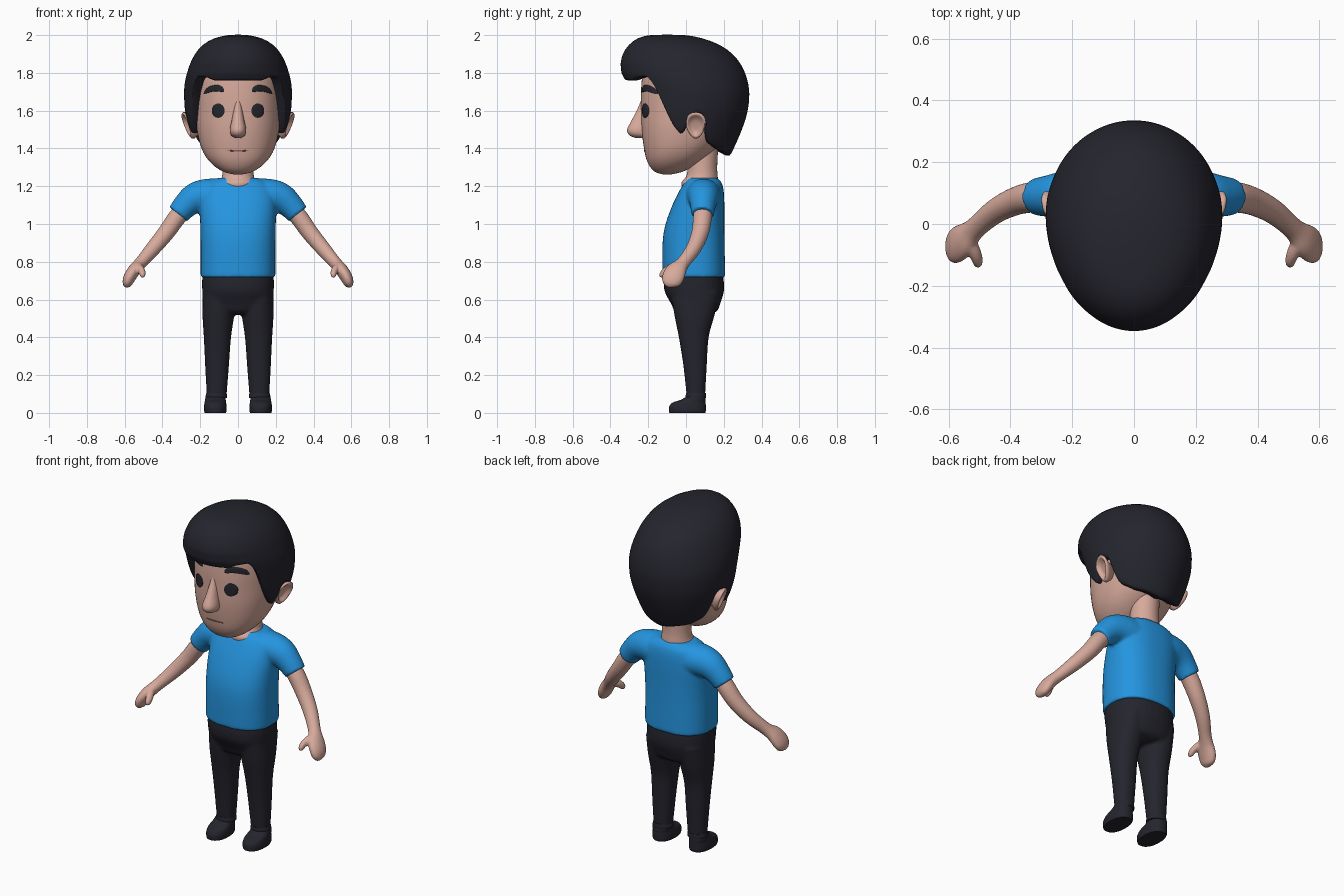
import bpy, bmesh, math
from mathutils import Vector
from mathutils.bvhtree import BVHTree

if "Cube" in bpy.data.objects:
    bpy.data.objects.remove(bpy.data.objects["Cube"])


def material(name, rgb):
    m = bpy.data.materials.new(name)
    m.diffuse_color = (*rgb, 1)
    m.use_nodes = True
    m.node_tree.nodes["Principled BSDF"].inputs["Base Color"].default_value = m.diffuse_color
    return m


SKIN = material("skin", (0.68, 0.40, 0.33))
BLUE = material("blue_shirt", (0.018, 0.30, 0.74))
DARK = material("dark_cloth_and_hair", (0.018, 0.018, 0.027))
LIP = material("mouth_line", (0.28, 0.13, 0.11))


def finish(name, bm, mat, angle=50):
    bmesh.ops.recalc_face_normals(bm, faces=bm.faces)
    me = bpy.data.meshes.new(name)
    bm.to_mesh(me)
    bm.free()
    me.materials.append(mat)
    me.shade_smooth()
    me.set_sharp_from_angle(angle=math.radians(angle))
    ob = bpy.data.objects.new(name, me)
    bpy.context.collection.objects.link(ob)
    return ob


def bridge(bm, rings, cap_start=True, cap_end=True):
    n = len(rings[0])
    for a, b in zip(rings, rings[1:]):
        for i in range(n):
            j = (i + 1) % n
            bm.faces.new((a[i], a[j], b[j], b[i]))
    if cap_start:
        bm.faces.new(rings[0][::-1])
    if cap_end:
        bm.faces.new(rings[-1])


def smooth_path(keys, steps=4):
    """Catmull-Rom through tuples of any length."""
    k = [keys[0]] + list(keys) + [keys[-1]]
    out = []
    for a, b, c, d in zip(k, k[1:], k[2:], k[3:]):
        for s in range(steps):
            t = s / steps
            out.append([0.5 * (2 * q + (r - p) * t + (2 * p - 5 * q + 4 * r - w) * t * t
                        + (3 * q - p - 3 * r + w) * t ** 3) for p, q, r, w in zip(a, b, c, d)])
    return out + [list(keys[-1])]


def loft(bm, keys, flat=True, p=2.0, n=32, mirror=1):
    """Keys are x, y, z, y-radius, cross-radius; flat keeps rings level."""
    path = smooth_path(keys)
    pts = [Vector((q[0] * mirror, q[1], q[2])) for q in path]
    rings = []
    for i, q in enumerate(path):
        t = Vector((0, 0, 1)) if flat else (pts[min(i + 1, len(pts) - 1)] - pts[max(i - 1, 0)]).normalized()
        u = Vector((0, 1, 0))
        u = (u - t * u.dot(t)).normalized()
        v = t.cross(u)
        ring = []
        for k in range(n):
            a = 2 * math.pi * k / n
            c, s = math.cos(a), math.sin(a)
            c, s = (math.copysign(abs(w) ** (2 / p), w) for w in (c, s))
            ring.append(bm.verts.new(pts[i] + u * c * max(q[3], .002) + v * s * max(q[4], .002)))
        rings.append(ring)
    bridge(bm, rings)


def level(rows, x=0):
    """Rows of z, front y, back y, half width become loft keys."""
    return [(x, (f + b) / 2, z, (b - f) / 2, w) for z, f, b, w in rows]


def fuse(ob, voxel=0.01):
    m = ob.modifiers.new("fuse", 'REMESH')
    m.mode, m.voxel_size, m.use_smooth_shade = 'VOXEL', voxel, True
    s = ob.modifiers.new("soften", 'SMOOTH')
    s.factor, s.iterations = 0.5, 4


# Head
bm = bmesh.new()
loft(bm, level([(1.262, -.12, -.08, .02), (1.28, -.17, -.01, .085), (1.33, -.205, .08, .15),
                (1.40, -.222, .16, .193), (1.50, -.235, .23, .218), (1.60, -.238, .26, .224),
                (1.70, -.238, .27, .224), (1.80, -.225, .25, .21), (1.88, -.16, .18, .15),
                (1.91, -.02, .02, .02)]), p=2.25, n=48)
head = finish("head", bm, SKIN, 80)
tree = BVHTree.FromObject(head, bpy.context.evaluated_depsgraph_get())

# Nose
bm = bmesh.new()
loft(bm, level([(1.69, -.225, -.18, .012), (1.62, -.252, -.19, .021), (1.55, -.287, -.19, .033),
                (1.50, -.312, -.19, .043), (1.47, -.30, -.19, .036), (1.455, -.265, -.19, .014)]))
finish("nose", bm, SKIN, 80)

# Neck
bm = bmesh.new()
loft(bm, level([(1.15, .0, .16, .08), (1.213, -.025, .168, .098), (1.25, .0, .168, .085),
                (1.30, .01, .165, .08), (1.40, .01, .17, .08)]))
finish("neck", bm, SKIN, 80)


def face_plate(name, outline, mat, lift):
    """Thin plate that follows the surface of the face."""
    bm = bmesh.new()
    cx = sum(p[0] for p in outline) / len(outline)
    cz = sum(p[1] for p in outline) / len(outline)
    rings = []
    for k, h in ((.15, lift), (.5, lift), (.85, lift), (1, lift * .6), (1, -.004)):
        ring = []
        for x, z in outline:
            x, z = cx + (x - cx) * k, cz + (z - cz) * k
            hit = tree.ray_cast(Vector((x, -1, z)), Vector((0, 1, 0)))[0]
            ring.append(bm.verts.new((x, hit.y - h, z)))
        rings.append(ring)
    bridge(bm, rings)
    finish(name, bm, mat)


BROW = [(.073, 1.698), (.077, 1.72), (.10, 1.735), (.14, 1.732), (.17, 1.715),
        (.182, 1.688), (.162, 1.693), (.125, 1.702)]
brow = [tuple(q) for q in smooth_path(BROW + BROW[:1], 3)[:-1]]
circle = [2 * math.pi * i / 24 for i in range(24)]
face_plate("mouth", [(.055 * math.cos(a), 1.388 + .004 * math.sin(a)) for a in circle], LIP, .003)

# Ear profile: outline scale, distance outwards
EAR = [(.55, -.05), (.75, -.01), (1, .012), (1, .024), (.88, .031), (.74, .026), (.6, .012), (.3, .008)]

for s, side in ((-1, "left"), (1, "right")):
    face_plate("eye_" + side, [(s * .105 + .034 * math.cos(a), 1.60 + .038 * math.sin(a))
                               for a in circle], DARK, .006)
    face_plate("eyebrow_" + side, [(s * x, z) for x, z in brow], DARK, .009)

    # Ear
    bm = bmesh.new()
    rings = []
    for k, h in EAR:
        ring = []
        for a in circle:
            y, z = .052 * k * math.cos(a), .07 * k * math.sin(a)
            y *= 1 + .25 * math.sin(a)
            ring.append(bm.verts.new((s * (.243 + h + z * .35 + y * .25), .052 + y, 1.522 + z)))
        rings.append(ring)
    bridge(bm, rings)
    finish("ear_" + side, bm, SKIN, 80)

    # Arm, mitten hand and thumb fused together
    bm = bmesh.new()
    loft(bm, [(.24, .09, 1.12, .045, .045), (.315, .088, 1.045, .05, .048), (.38, .075, .955, .046, .045),
              (.45, .04, .87, .04, .04), (.515, -.015, .795, .036, .033), (.55, -.05, .755, .054, .034),
              (.575, -.07, .715, .058, .032), (.587, -.085, .682, .043, .024),
              (.59, -.09, .664, .012, .008)], flat=False, n=24, mirror=s)
    loft(bm, [(.54, -.04, .785, .02, .02), (.518, -.085, .765, .022, .02), (.507, -.115, .743, .02, .018),
              (.505, -.13, .725, .015, .013), (.505, -.135, .717, .005, .005)],
         flat=False, n=16, mirror=s)
    fuse(finish("arm_" + side, bm, SKIN), .006)

    # Shoe
    bm = bmesh.new()
    loft(bm, level([(0, -.088, .102, .056), (.012, -.09, .105, .06), (.035, -.088, .105, .06),
                    (.055, -.07, .104, .057), (.068, -.03, .104, .055), (.085, .0, .102, .052)], s * .12), p=2.3)
    finish("shoe_" + side, bm, DARK)

    # Trouser cuff
    bm = bmesh.new()
    loft(bm, level([(.078, -.002, .106, .056), (.09, -.002, .107, .057), (.105, .0, .105, .053)], s * .114))
    finish("trouser_cuff_" + side, bm, DARK)

# Shirt: torso and sleeves fused together
bm = bmesh.new()
loft(bm, level([(.718, -.12, .205, .196), (.74, -.124, .207, .198), (.90, -.124, .204, .198),
                (1.0, -.108, .203, .20), (1.10, -.072, .203, .203), (1.17, -.038, .20, .195),
                (1.215, -.012, .19, .165), (1.243, .012, .168, .11)]), p=2.4, n=48)
for s in (-1, 1):
    loft(bm, [(.06, .092, 1.14, .10, .10), (.16, .092, 1.15, .092, .09), (.225, .092, 1.137, .08, .082),
              (.275, .09, 1.10, .068, .069), (.317, .088, 1.052, .06, .06)], flat=False, mirror=s)
fuse(finish("shirt", bm, BLUE), .009)

# Trousers: hips and legs fused together
bm = bmesh.new()
loft(bm, level([(.76, -.11, .19, .185), (.70, -.118, .20, .19), (.64, -.112, .20, .189),
                (.58, -.08, .182, .185), (.54, -.06, .165, .16), (.52, -.03, .13, .08)]), p=2.3)
for s in (-1, 1):
    legs = ((.64, -.08, .18, .085, .10), (.52, -.062, .152, .084, .104), (.40, -.038, .12, .072, .109),
            (.25, -.014, .11, .063, .111), (.085, .004, .101, .052, .113))
    loft(bm, [(s * x, (f + b) / 2, z, (b - f) / 2, w) for z, f, b, w, x in legs], p=2.2)
fuse(finish("trousers", bm, DARK), .009)

# Hair: z, front y, back y, half width of each level, and hairline height by angle
HAIR = [(2.003, -.19, -.01, .04), (1.988, -.255, .08, .125), (1.95, -.305, .185, .19), (1.90, -.338, .25, .23),
        (1.85, -.347, .29, .254), (1.80, -.342, .315, .27), (1.765, -.325, .327, .28), (1.70, -.29, .338, .287),
        (1.60, -.27, .33, .282), (1.50, -.255, .298, .258), (1.36, -.2, .235, .205)]
LINE = [(0, 1.765), (28, 1.763), (38, 1.78), (54, 1.785), (57, 1.72), (61, 1.61), (70, 1.53), (79, 1.478),
        (83, 1.49), (88, 1.56), (96, 1.60), (105, 1.57), (111, 1.46), (116, 1.43), (135, 1.395), (180, 1.365)]


def lookup(table, v):
    for a, b in zip(table, table[1:]):
        if min(a[0], b[0]) <= v <= max(a[0], b[0]):
            t = (v - a[0]) / (b[0] - a[0])
            return [p + (q - p) * t for p, q in zip(a[1:], b[1:])]
    return list(table[-1][1:])


bm = bmesh.new()
rings = []
N, TOP, LOW = 96, 5, 9
for row in range(TOP + LOW + 3):
    ring = []
    for i in range(N):
        deg = 360 * i / N
        a = math.radians(deg)
        edge = lookup(LINE, min(deg, 360 - deg))[0]
        k, lift = 1, 0
        if row < TOP:
            z = HAIR[row][0]
        else:
            z = 1.85 + (edge - 1.85) * min(1, (row - TOP + 1) / LOW)
        if row >= TOP + LOW:
            k, lift = ((.95, -.006), (.85, -.002), (.68, .02))[row - TOP - LOW]
        f, b, w = lookup(HAIR, z)
        ring.append(bm.verts.new((k * w * math.sin(a), (f + b) / 2 - k * (b - f) / 2 * math.cos(a), z + lift)))
    rings.append(ring)
bridge(bm, rings, True, False)
hair = finish("hair", bm, DARK, 80)
hair.modifiers.new("smooth", 'SUBSURF').levels = 1
hair.modifiers["smooth"].render_levels = 1
